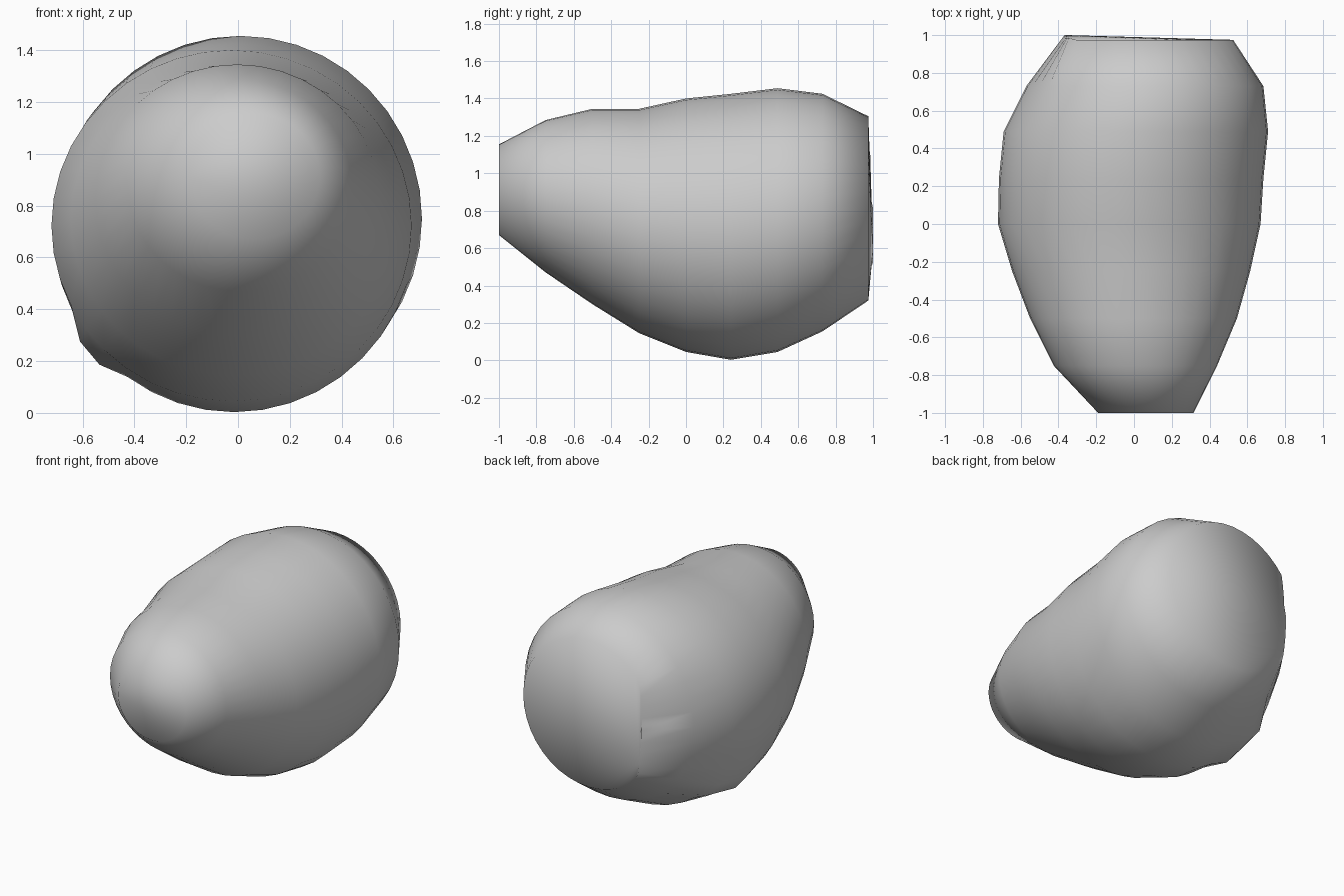
import bpy, bmesh
from math import sin, cos, pi

if "Cube" in bpy.data.objects:
    bpy.data.objects.remove(bpy.data.objects["Cube"])

SIDES = 40

# Cross-sections from the narrow front to the blunt back: y, x min, x max, z min, z max
sections = [
    (-1.0, -0.19, 0.315, 0.67, 1.155),
    (-0.75, -0.425, 0.44, 0.47, 1.285),
    (-0.5, -0.55, 0.545, 0.30, 1.345),
    (-0.25, -0.645, 0.615, 0.145, 1.345),
    (0.0, -0.72, 0.67, 0.045, 1.40),
    (0.24, -0.715, 0.685, 0.003, 1.425),
    (0.49, -0.69, 0.71, 0.045, 1.455),
    (0.73, -0.57, 0.685, 0.155, 1.425),
    (0.975, -0.45, 0.525, 0.32, 1.305),
]

bm = bmesh.new()
rings = []
for y, x0, x1, z0, z1 in sections:
    ring = []
    for i in range(SIDES):
        a = 2 * pi * i / SIDES
        # slight swelling low on the left flank
        swell = 1.05 if 0.2 < y < 0.5 and i in (24, 25) else 1.0
        x = (x0 + x1) / 2 + (x1 - x0) / 2 * cos(a) * swell
        z = (z0 + z1) / 2 + (z1 - z0) / 2 * sin(a) * swell
        yy = y
        # pinched ridge on the left of the back end
        if y > 0.9 and x < -0.34:
            x = -0.34 + (x + 0.34) * 0.25
            yy = 1.0 if z < 0.85 else 0.985
        ring.append(bm.verts.new((x, yy, max(z, 0.0))))
    rings.append(ring)

# Body skin
for r0, r1 in zip(rings, rings[1:]):
    for i in range(SIDES):
        j = (i + 1) % SIDES
        bm.faces.new((r0[i], r0[j], r1[j], r1[i]))

# Both ends close as fans from a point on the left rim
for ring, start in ((rings[0], SIDES // 2), (rings[-1], 23)):
    for k in range(1, SIDES - 1):
        bm.faces.new((ring[start], ring[(start + k) % SIDES],
                      ring[(start + k + 1) % SIDES]))

bmesh.ops.recalc_face_normals(bm, faces=bm.faces)
mesh = bpy.data.meshes.new("lumpy_body")
bm.to_mesh(mesh)
bm.free()
body = bpy.data.objects.new("lumpy_body", mesh)
bpy.context.collection.objects.link(body)
for p in mesh.polygons:
    p.use_smooth = True
